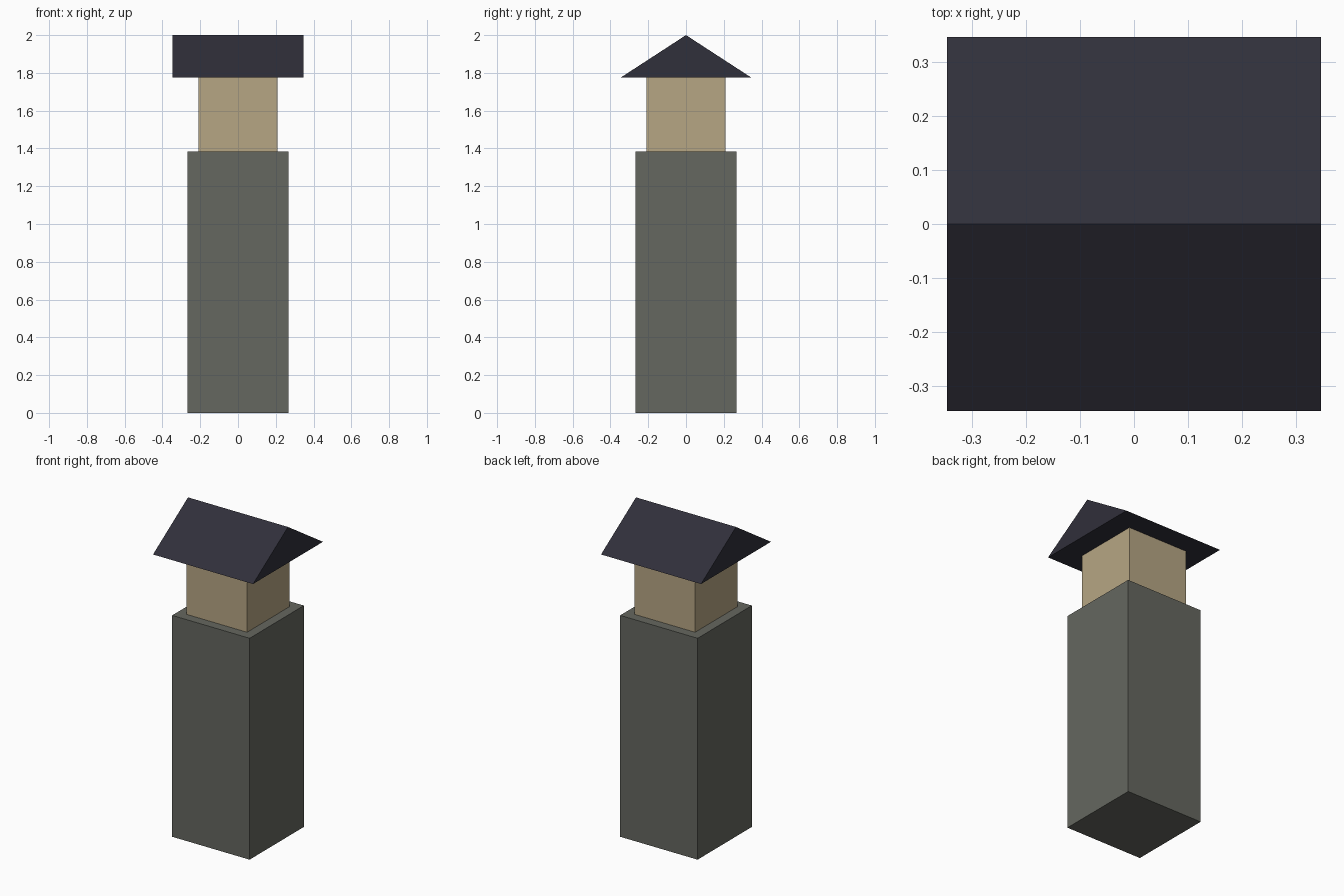
import bpy
import bmesh

if "Cube" in bpy.data.objects:
    bpy.data.objects.remove(bpy.data.objects["Cube"])


def paint(obj, color):
    mat = bpy.data.materials.new(obj.name + "_colour")
    mat.diffuse_color = (*color, 1)
    mat.use_nodes = True
    mat.node_tree.nodes["Principled BSDF"].inputs["Base Color"].default_value = mat.diffuse_color
    obj.data.materials.append(mat)


def square_block(name, half, z0, z1, color):
    bpy.ops.mesh.primitive_cube_add(size=1, location=(0, 0, (z0 + z1) / 2))
    obj = bpy.context.object
    obj.name = name
    obj.scale = (2 * half, 2 * half, z1 - z0)
    bpy.ops.object.transform_apply(location=False, rotation=False, scale=True)
    paint(obj, color)


def gable_roof(name, half, z0, z1, color):
    # Triangular gable profile extruded along x
    bm = bmesh.new()
    profile = [(-half, z0), (half, z0), (0, z1)]
    face = bm.faces.new([bm.verts.new((-half, y, z)) for y, z in profile])
    ext = bmesh.ops.extrude_face_region(bm, geom=[face], use_keep_orig=True)
    verts = [g for g in ext["geom"] if isinstance(g, bmesh.types.BMVert)]
    bmesh.ops.translate(bm, verts=verts, vec=(2 * half, 0, 0))
    bmesh.ops.recalc_face_normals(bm, faces=bm.faces)
    mesh = bpy.data.meshes.new(name)
    bm.to_mesh(mesh)
    bm.free()
    obj = bpy.data.objects.new(name, mesh)
    bpy.context.collection.objects.link(obj)
    paint(obj, color)


# Stone shaft, narrower upper room, overhanging roof with its ridge along x
square_block("tower_shaft", 0.268, 0, 1.385, (0.13, 0.135, 0.115))
square_block("upper_room", 0.21, 1.385, 1.775, (0.47, 0.38, 0.23))
gable_roof("gable_roof", 0.346, 1.775, 2.0, (0.03, 0.029, 0.043))
